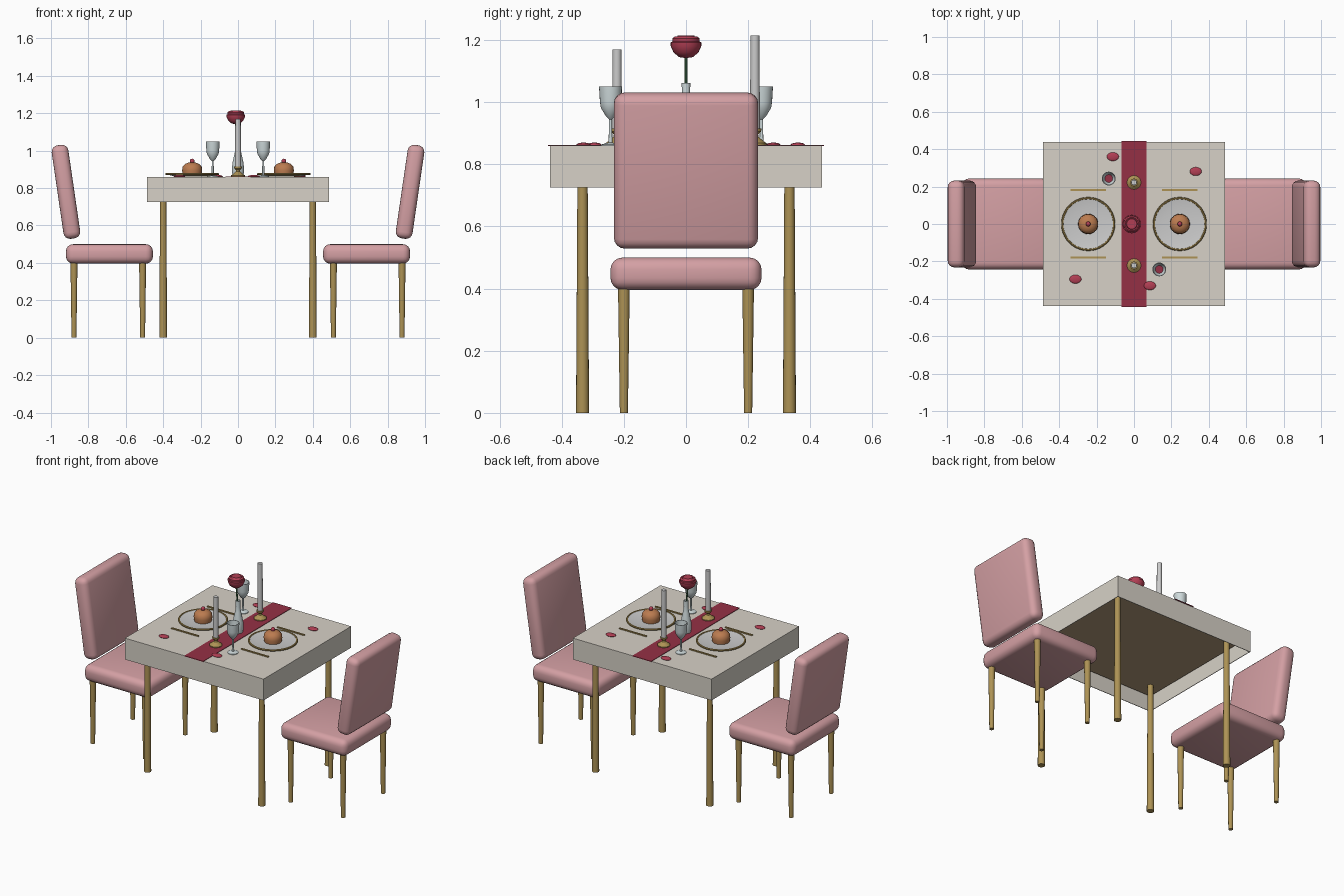
import bpy, bmesh, math
from mathutils import Vector

if "Cube" in bpy.data.objects:
    bpy.data.objects.remove(bpy.data.objects["Cube"])


def mat(name, r, g, b):
    m = bpy.data.materials.new(name)
    m.diffuse_color = (r, g, b, 1)
    m.use_nodes = True
    m.node_tree.nodes["Principled BSDF"].inputs["Base Color"].default_value = m.diffuse_color
    return m


PINK = mat("pink_fabric", 0.66, 0.35, 0.37)
GOLD = mat("gold", 0.42, 0.29, 0.09)
CREAM = mat("cream_linen", 0.68, 0.64, 0.57)
WOOD = mat("wood", 0.45, 0.33, 0.2)
RED = mat("deep_red", 0.3, 0.03, 0.06)
ROSE = mat("rose_red", 0.45, 0.05, 0.09)
WHITE = mat("porcelain", 0.82, 0.81, 0.79)
GLASS = mat("glass", 0.62, 0.7, 0.71)
CAKE = mat("cake", 0.5, 0.2, 0.08)
GREEN = mat("stem_green", 0.06, 0.17, 0.07)


def finish(name, bm, m, loc=(0, 0, 0), rot=(0, 0, 0), smooth=True):
    bmesh.ops.recalc_face_normals(bm, faces=bm.faces)
    me = bpy.data.meshes.new(name)
    bm.to_mesh(me)
    bm.free()
    ob = bpy.data.objects.new(name, me)
    bpy.context.collection.objects.link(ob)
    me.materials.append(m)
    ob.location, ob.rotation_euler = loc, rot
    if smooth:
        bpy.ops.object.select_all(action='DESELECT')
        ob.select_set(True)
        bpy.context.view_layer.objects.active = ob
        bpy.ops.object.shade_smooth_by_angle(angle=math.radians(35))
    return ob


def box(name, size, loc, m, bevel=0, rot=(0, 0, 0)):
    bm = bmesh.new()
    bmesh.ops.create_cube(bm, size=1)
    bmesh.ops.scale(bm, vec=size, verts=bm.verts)
    if bevel:
        bmesh.ops.bevel(bm, geom=bm.edges[:], offset=bevel, segments=4,
                        profile=0.5, affect='EDGES')
    return finish(name, bm, m, loc, rot, smooth=bevel > 0)


def lathe(name, profile, loc, m, steps=24, rot=(0, 0, 0)):
    """Revolve (radius, height) points around z."""
    bm = bmesh.new()
    vs = [bm.verts.new((r, 0, z)) for r, z in profile]
    es = [bm.edges.new(p) for p in zip(vs, vs[1:])]
    bmesh.ops.spin(bm, geom=vs + es, cent=(0, 0, 0), axis=(0, 0, 1),
                   angle=2 * math.pi, steps=steps)
    bmesh.ops.remove_doubles(bm, verts=bm.verts, dist=1e-5)
    return finish(name, bm, m, loc, rot)


def rod(name, r0, r1, z0, z1, loc, m, steps=16, rot=(0, 0, 0)):
    return lathe(name, [(0, z0), (r0, z0), (r1, z1), (0, z1)], loc, m, steps, rot)


def ball(name, size, loc, m):
    bm = bmesh.new()
    bmesh.ops.create_uvsphere(bm, u_segments=20, v_segments=10, radius=1)
    bmesh.ops.scale(bm, vec=size, verts=bm.verts)
    return finish(name, bm, m, loc)


# Table: top, legs and open-bottomed cloth
T = 0.86
box("table_top", (0.95, 0.85, 0.04), (0, 0, T - 0.025), WOOD)
for x in (-0.4, 0.4):
    for y in (-0.333, 0.333):
        rod("table_leg", 0.021, 0.016, 0, 0.83, (x, y, 0), GOLD)
bm = bmesh.new()
bmesh.ops.create_cube(bm, size=1)
bmesh.ops.scale(bm, vec=(0.972, 0.876, 0.135), verts=bm.verts)
bm.faces.ensure_lookup_table()
bmesh.ops.delete(bm, geom=[min(bm.faces, key=lambda f: f.calc_center_median().z)],
                 context='FACES_ONLY')
cloth = finish("tablecloth", bm, CREAM, (0, 0, T - 0.0675), smooth=False)
sol = cloth.modifiers.new("thickness", 'SOLIDIFY')
sol.thickness, sol.offset = 0.005, -1
# the open shell must face outwards
top = max(cloth.data.polygons, key=lambda p: p.center.z)
if top.normal.z < 0:
    cloth.data.flip_normals()
box("table_runner", (0.132, 0.887, 0.004), (0, 0, T + 0.001), RED)

# Chairs and place settings, mirrored left and right
for s in (-1, 1):
    box("chair_seat", (0.465, 0.486, 0.104), (s * 0.6875, 0, 0.448), PINK, 0.038)
    box("chair_back", (0.09, 0.464, 0.505), (s * 0.92, 0, 0.78), PINK, 0.035,
        (0, s * 0.145, 0))
    for x in (0.51, 0.877):
        for y in (-0.2, 0.2):
            rod("chair_leg", 0.013, 0.019, 0, 0.42, (s * x, y, 0), GOLD)

    px = s * 0.245
    lathe("plate", [(0, 0), (0.09, 0), (0.138, 0.013), (0.138, 0.017),
                    (0.09, 0.009), (0, 0.009)], (px, 0, T + 0.001), WHITE, 40)
    ring = [(0.138 + 0.006 * math.cos(a * math.pi / 4),
             0.006 * math.sin(a * math.pi / 4)) for a in range(9)]
    lathe("plate_rim", ring, (px, 0, T + 0.015), GOLD, 40)
    lathe("cake", [(0, 0), (0.05, 0), (0.054, 0.025), (0.051, 0.045),
                   (0.038, 0.06), (0.02, 0.067), (0, 0.069)], (px, 0, T + 0.009), CAKE)
    ball("cherry", (0.013, 0.013, 0.013), (px, 0, T + 0.084), ROSE)
    for y in (-0.179, 0.181):
        box("cutlery", (0.19, 0.01, 0.006), (px, y, T + 0.004), GOLD)

    # Wine glass with open bowl and wine
    gp = (s * 0.135, s * -0.243, T)
    lathe("wine_glass", [(0, 0), (0.031, 0), (0.031, 0.004), (0.006, 0.01),
                         (0.005, 0.085), (0.015, 0.095), (0.031, 0.122),
                         (0.034, 0.14), (0.037, 0.19), (0.034, 0.19),
                         (0.031, 0.14), (0.027, 0.122), (0.011, 0.1), (0, 0.098)],
          gp, GLASS)
    rod("wine", 0.011, 0.021, 0.1, 0.114, gp, RED, 24)

    # Candlestick and candle (the rear one is taller)
    cp = (0, s * 0.222, T + 0.002)
    lathe("candle_holder", [(0, 0), (0.037, 0), (0.037, 0.006), (0.026, 0.014),
                            (0.012, 0.026), (0.01, 0.034), (0.02, 0.044),
                            (0.021, 0.054), (0, 0.054)], cp, GOLD)
    rod("candle", 0.016, 0.0145, 0.045, 0.33 + s * 0.022, cp, WHITE)

# Bud vase with a leaning rose
lathe("vase", [(0, 0), (0.028, 0), (0.033, 0.03), (0.03, 0.07), (0.017, 0.13),
               (0.013, 0.16), (0.014, 0.2), (0.011, 0.2), (0.01, 0.16), (0, 0.15)],
      (0, 0, T + 0.002), GLASS)
a, b = Vector((0, 0, 1.0)), Vector((-0.012, 0, 1.16))
d = b - a
rod("rose_stem", 0.005, 0.005, 0, d.length, a, GREEN, 10,
    d.to_track_quat('Z', 'Y').to_euler())
lathe("rose", [(0, 0), (0.022, 0.003), (0.04, 0.018), (0.049, 0.038), (0.05, 0.05),
               (0.045, 0.053), (0.043, 0.05), (0.044, 0.063), (0.036, 0.07),
               (0.03, 0.066), (0.027, 0.072), (0.015, 0.073), (0, 0.07)],
      (-0.012, 0, 1.142), ROSE)

# Scattered petals
for x, y in ((-0.113, 0.36), (0.33, 0.281), (-0.313, -0.295), (0.085, -0.33)):
    ball("petal", (0.032, 0.023, 0.007), (x, y, T + 0.003), ROSE)
